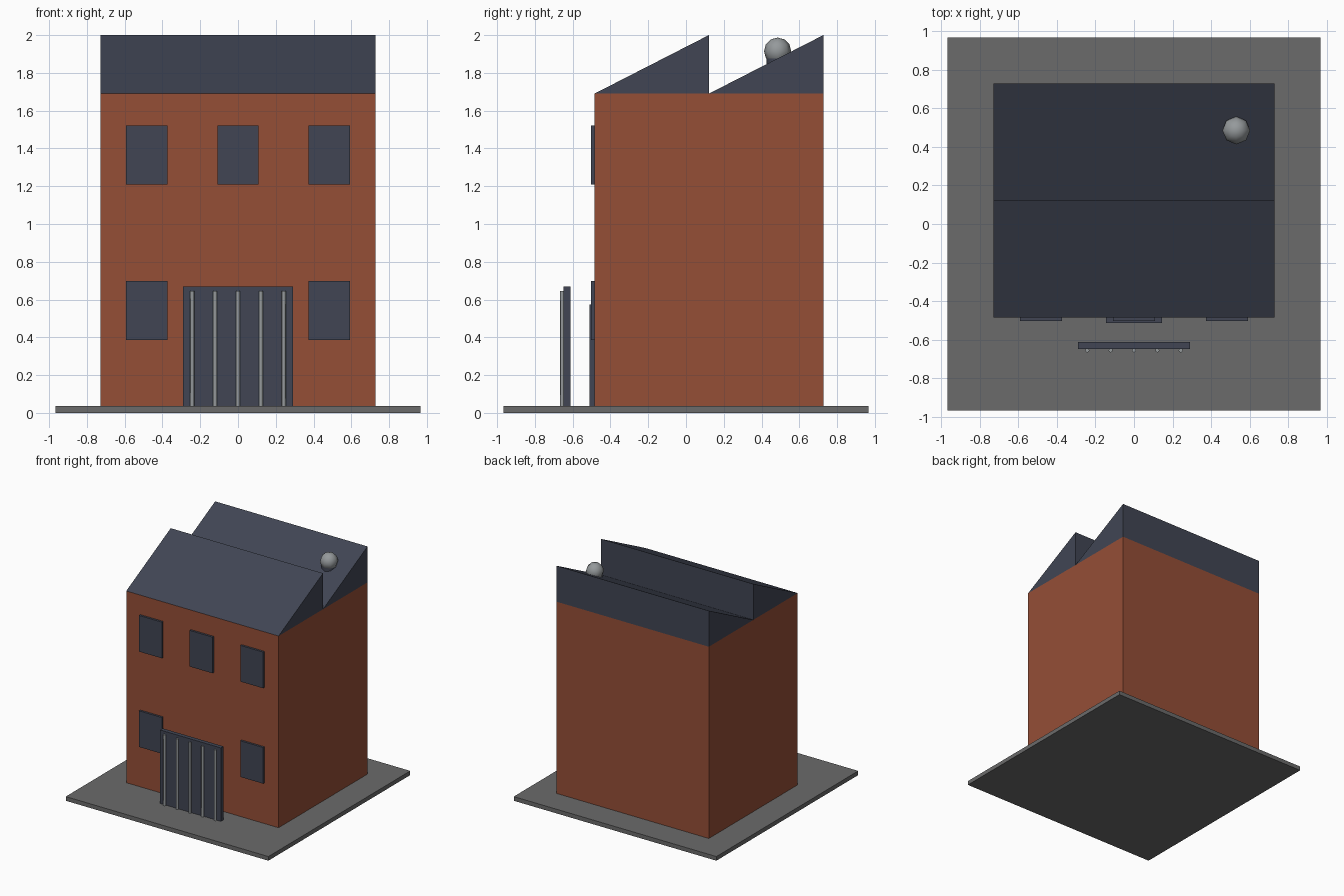
import bpy
import bmesh
from math import radians

cube = bpy.data.objects.get("Cube")
if cube:
    bpy.data.objects.remove(cube, do_unlink=True)


def material(name, color):
    m = bpy.data.materials.new(name)
    m.use_nodes = True
    m.diffuse_color = (*color, 1)
    m.node_tree.nodes["Principled BSDF"].inputs["Base Color"].default_value = (*color, 1)
    return m


BRICK = material("red brick", (0.30, 0.077, 0.037))
SLATE = material("dark slate", (0.052, 0.060, 0.088))
PAVING = material("grey paving", (0.145, 0.145, 0.145))
METAL = material("pale metal", (0.30, 0.32, 0.33))


def finish(name, bm, mat):
    bmesh.ops.recalc_face_normals(bm, faces=bm.faces)
    mesh = bpy.data.meshes.new(name)
    bm.to_mesh(mesh)
    bm.free()
    mesh.materials.append(mat)
    obj = bpy.data.objects.new(name, mesh)
    bpy.context.collection.objects.link(obj)
    return obj


def box(name, xs, ys, zs, mat):
    bm = bmesh.new()
    bmesh.ops.create_cube(bm, size=1)
    for v in bm.verts:
        v.co = [lo + (c + 0.5) * (hi - lo) for c, (lo, hi) in zip(v.co, (xs, ys, zs))]
    return finish(name, bm, mat)


def smooth(obj, angle):
    bpy.ops.object.select_all(action="DESELECT")
    obj.select_set(True)
    bpy.context.view_layer.objects.active = obj
    bpy.ops.object.shade_smooth_by_angle(angle=radians(angle))


def cylinder(name, x, y, zs, radius, sides, mat):
    bm = bmesh.new()
    bmesh.ops.create_cone(bm, cap_ends=True, segments=sides, radius1=radius,
                          radius2=radius, depth=zs[1] - zs[0])
    bmesh.ops.translate(bm, verts=bm.verts, vec=(x, y, sum(zs) / 2))
    smooth(finish(name, bm, mat), 50)


W, FRONT, BACK = 0.727, -0.485, 0.727
FLOOR, EAVE, RIDGE = 0.036, 1.69, 2.0
MIDDLE = (FRONT + BACK) / 2

# Ground slab and brick walls
box("ground_slab", (-0.967, 0.967), (-0.967, 0.967), (0, FLOOR), PAVING)
box("brick_walls", (-W, W), (FRONT, BACK), (FLOOR, EAVE), BRICK)


# Sawtooth roof: each tooth rises to a vertical back face
def roof_tooth(name, y0, y1):
    bm = bmesh.new()
    profile = [bm.verts.new((-W, y, z)) for y, z in ((y0, EAVE), (y1, EAVE), (y1, RIDGE))]
    face = bm.faces.new(profile)
    out = bmesh.ops.extrude_face_region(bm, geom=[face])
    moved = [g for g in out["geom"] if isinstance(g, bmesh.types.BMVert)]
    bmesh.ops.translate(bm, verts=moved, vec=(2 * W, 0, 0))
    finish(name, bm, SLATE)


roof_tooth("front_roof_tooth", FRONT, MIDDLE)
roof_tooth("back_roof_tooth", MIDDLE, BACK)

# Windows: three upstairs, two downstairs
for level, bottom, centres in (("lower", 0.387, (-0.483, 0.483)),
                               ("upper", 1.21, (-0.483, 0, 0.483))):
    for i, x in enumerate(centres, 1):
        box(f"{level}_window_{i}", (x - 0.109, x + 0.109), (-0.503, FRONT + 0.01),
            (bottom, bottom + 0.312), SLATE)

# Door, with a barred gate standing before it
box("front_door", (-0.145, 0.145), (-0.512, FRONT + 0.01), (FLOOR, 0.573), SLATE)
box("gate_panel", (-0.29, 0.29), (-0.648, -0.612), (FLOOR, 0.67), SLATE)
for i in range(5):
    cylinder(f"gate_bar_{i + 1}", (i - 2) * 0.121, -0.655, (FLOOR, 0.645), 0.011, 8, METAL)

# Roof vent: stub pipe and round cap
cylinder("vent_pipe", 0.53, 0.485, (1.78, 1.885), 0.06, 8, SLATE)
bm = bmesh.new()
bmesh.ops.create_uvsphere(bm, u_segments=8, v_segments=6, radius=0.072)
bmesh.ops.translate(bm, verts=bm.verts, vec=(0.53, 0.485, 1.915))
smooth(finish("vent_cap", bm, METAL), 60)
